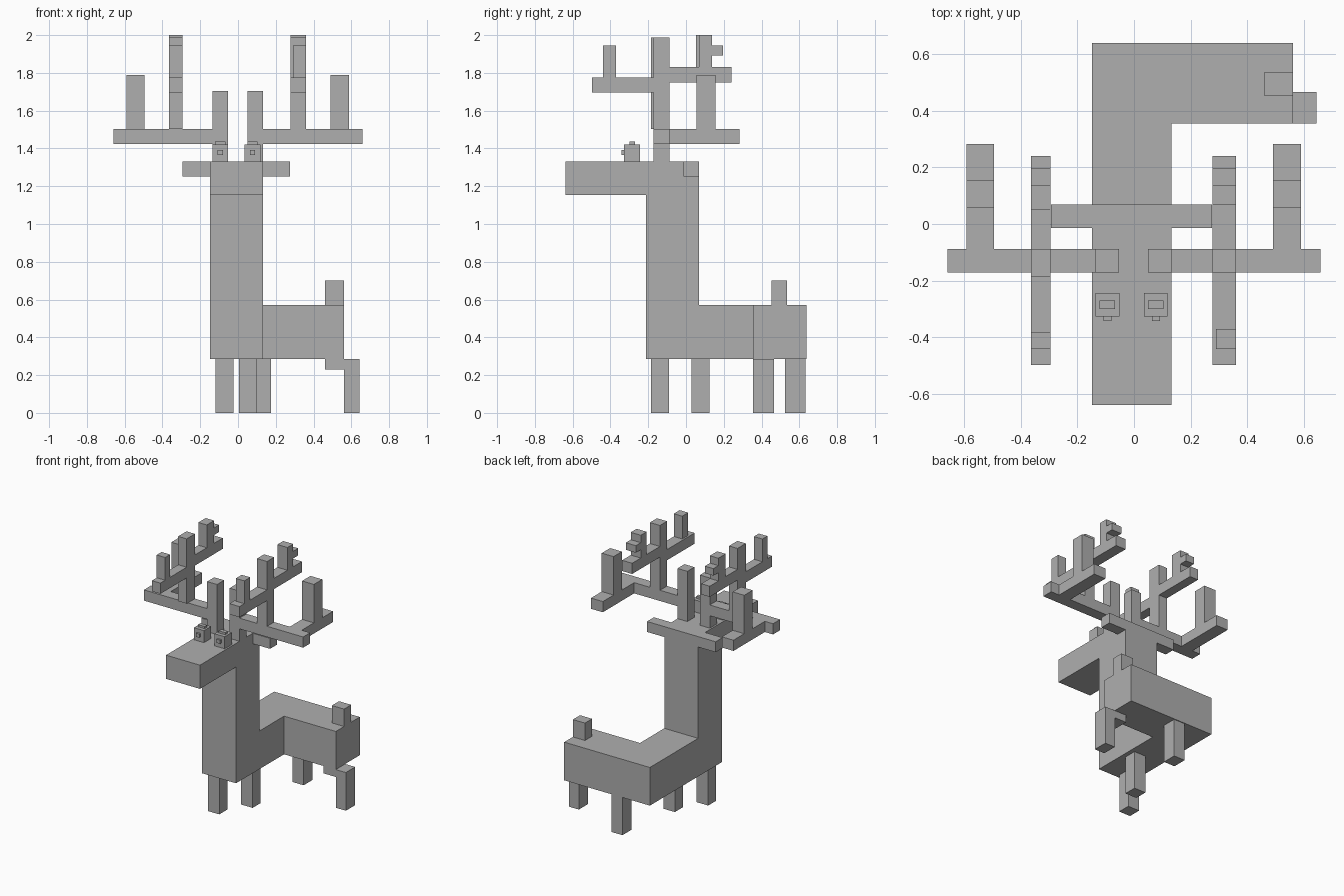
import bpy
import bmesh

cube = bpy.data.objects.get("Cube")
if cube:
    bpy.data.objects.remove(cube)

grey = bpy.data.materials.new("plain_grey")
grey.use_nodes = True
COLOUR = (0.43, 0.43, 0.43, 1.0)
grey.diffuse_color = COLOUR
grey.node_tree.nodes["Principled BSDF"].inputs["Base Color"].default_value = COLOUR


def finish(name, bm):
    bmesh.ops.recalc_face_normals(bm, faces=bm.faces)
    mesh = bpy.data.meshes.new(name)
    bm.to_mesh(mesh)
    bm.free()
    mesh.materials.append(grey)
    obj = bpy.data.objects.new(name, mesh)
    bpy.context.collection.objects.link(obj)
    return obj


def box(name, x, y, z):
    """Block given by its (low, high) range on each axis."""
    bm = bmesh.new()
    bmesh.ops.create_cube(bm, size=1)
    for v in bm.verts:
        v.co = [r[0] if c < 0 else r[1] for c, r in zip(v.co, (x, y, z))]
    return finish(name, bm)


def extrude_profile(name, points, x):
    """Side profile in y, z pulled across the x range."""
    bm = bmesh.new()
    face = bm.faces.new([bm.verts.new((x[0], y, z)) for y, z in points])
    pulled = bmesh.ops.extrude_face_region(bm, geom=[face])["geom"]
    for v in pulled:
        if isinstance(v, bmesh.types.BMVert):
            v.co.x = x[1]
    # keep the starting cap if the extrusion removed it
    if not any(all(abs(v.co.x - x[0]) < 1e-5 for v in f.verts) for f in bm.faces):
        bmesh.ops.holes_fill(bm, edges=[e for e in bm.edges if e.is_boundary])
    return finish(name, bm)


# Head, neck and trunk as one stepped block
BODY_X = (-0.148, 0.132)
BELLY, BACK, CROWN = 0.285, 0.57, 1.33
extrude_profile("head_neck_trunk", [
    (-0.212, BELLY), (0.638, BELLY), (0.638, BACK), (0.068, BACK),
    (0.068, CROWN), (-0.638, CROWN), (-0.638, 1.153), (-0.212, 1.153)], BODY_X)

# Sideways hindquarters and tail
box("hindquarters", (BODY_X[1], 0.56), (0.355, 0.638), (BELLY, BACK))
box("tail", (0.46, 0.56), (0.452, 0.536), (BACK, 0.70))

# Legs
legs = {
    "front_right_leg": ((-0.12, -0.025), (-0.185, -0.09)),
    "front_left_leg": ((0.005, 0.10), (0.03, 0.125)),
    "back_right_leg": ((0.083, 0.175), (0.525, 0.632)),
    "back_left_leg": ((0.56, 0.643), (0.355, 0.465)),
}
for name, (x, y) in legs.items():
    box(name, x, y, (0, BELLY))
box("back_left_hip", (0.46, 0.56), (0.355, 0.465), (0.23, BELLY))

# Ears
EAR_Y, EAR_Z = (-0.014, 0.068), (1.252, CROWN)
box("right_ear", (-0.293, BODY_X[0]), EAR_Y, EAR_Z)
box("left_ear", (BODY_X[1], 0.275), EAR_Y, EAR_Z)

# Eyes with pupil and lid
for side, cx in (("right", -0.094), ("left", 0.077)):
    box(side + "_eye", (cx - 0.042, cx + 0.042), (-0.327, -0.243), (CROWN, 1.42))
    box(side + "_eyelid", (cx - 0.027, cx + 0.027), (-0.299, -0.27), (1.42, 1.436))
    box(side + "_pupil", (cx - 0.014, cx + 0.014), (-0.342, -0.327), (1.365, 1.392))


# Antlers
def antler(side, inner, mid, outer, tip, main_y, front_x, front_y, back_y):
    bar_y, bar_z = (-0.171, -0.088), (1.423, 1.503)
    low, high = bar_z
    span = sorted((tip, min(inner, key=abs)))
    box(side + "_antler_base", inner, bar_y, (CROWN, low))
    box(side + "_antler_bar", span, bar_y, bar_z)
    box(side + "_inner_tine", inner, bar_y, (high, 1.705))
    # outer branch
    box(side + "_outer_branch", outer, (bar_y[1], 0.282), bar_z)
    box(side + "_outer_tine", outer, (0.056, 0.155), (high, 1.79))
    # tall middle stem with branches ahead and behind
    box(side + "_middle_stem", mid, main_y, (high, 1.987))
    box(side + "_front_branch", mid, (-0.497, main_y[0]), (1.695, 1.775))
    box(side + "_front_tine", front_x, front_y, (1.775, 1.945))
    box(side + "_back_branch", mid, (main_y[1], 0.24), (1.75, 1.83))
    box(side + "_back_tine", mid, back_y, (1.83, 2.0))
    box(side + "_back_nub", mid, (back_y[1], 0.197), (1.892, 1.945))


antler("right", (-0.135, -0.053), (-0.364, -0.294), (-0.59, -0.494), -0.658,
       (-0.186, -0.088), (-0.364, -0.294), (-0.44, -0.382), (0.052, 0.138))
antler("left", (0.05, 0.132), (0.277, 0.36), (0.49, 0.588), 0.658,
       (-0.171, -0.088), (0.29, 0.36), (-0.44, -0.37), (0.069, 0.138))
